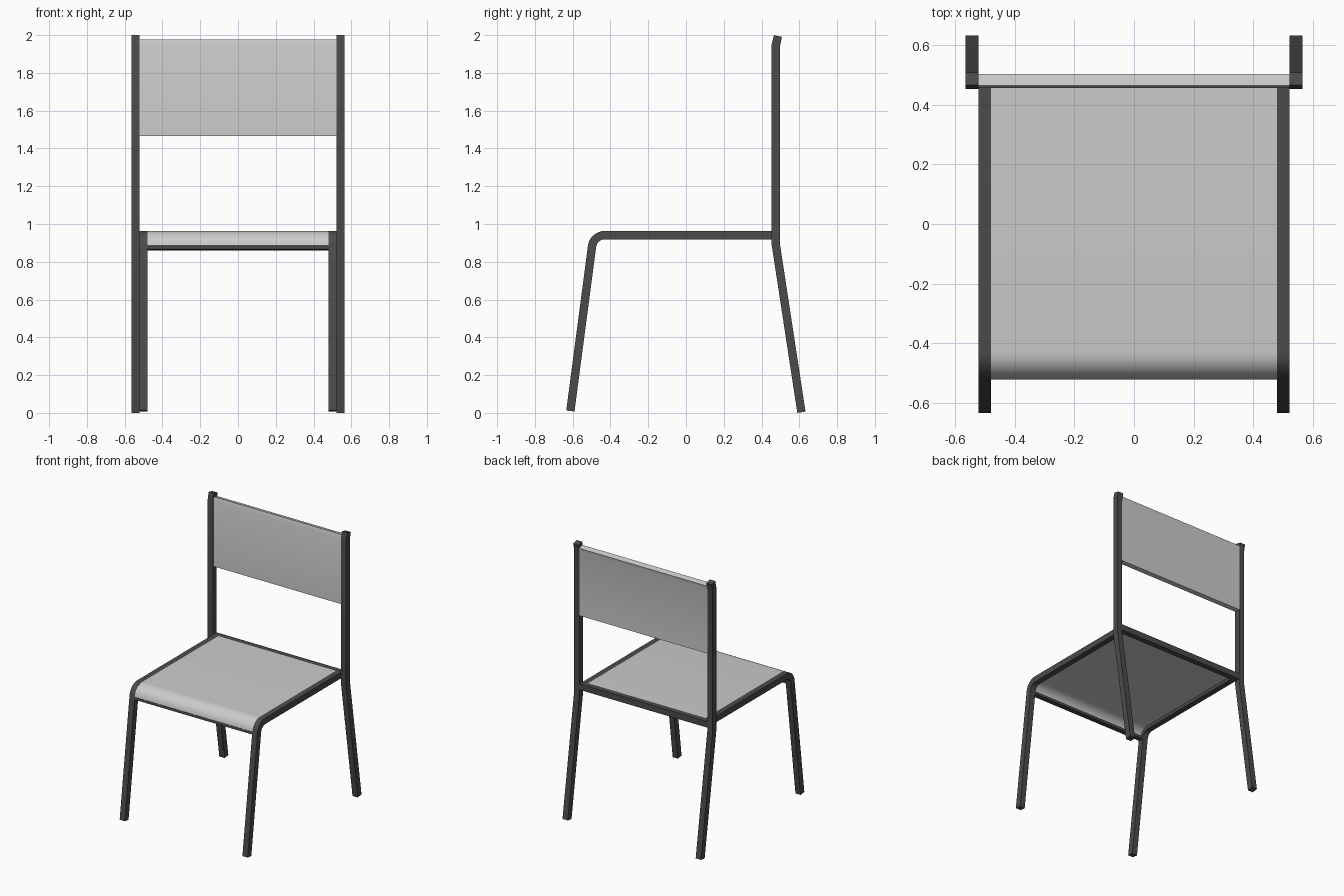
import bpy, bmesh, math
from mathutils import Vector

if "Cube" in bpy.data.objects:
    bpy.data.objects.remove(bpy.data.objects["Cube"])

T = 0.044  # tube thickness
dark = bpy.data.materials.new("dark_frame")
dark.diffuse_color = (0.07, 0.07, 0.07, 1)
dark.use_nodes = True
dark.node_tree.nodes["Principled BSDF"].inputs["Base Color"].default_value = dark.diffuse_color


def sweep(name, path, x0, x1, thick=T, mat=None):
    """Square-section bar: a (y, z) path thickened with mitred corners, spanning x0..x1."""
    pts = [Vector(p) for p in path]
    dirs = [(b - a).normalized() for a, b in zip(pts, pts[1:])]
    bm = bmesh.new()
    rings = []
    for i, p in enumerate(pts):
        d0, d1 = dirs[max(i - 1, 0)], dirs[min(i, len(dirs) - 1)]
        n0 = Vector((-d0.y, d0.x))
        n = (n0 + Vector((-d1.y, d1.x))).normalized()
        off = n * (thick / 2 / n.dot(n0))
        a, b = p + off, p - off
        rings.append([bm.verts.new(v) for v in (
            (x0, a.x, a.y), (x1, a.x, a.y), (x1, b.x, b.y), (x0, b.x, b.y))])
    for r, s in zip(rings, rings[1:]):
        for k in range(4):
            j = (k + 1) % 4
            bm.faces.new((r[k], r[j], s[j], s[k]))
    bm.faces.new(rings[0])
    bm.faces.new(rings[-1])
    bmesh.ops.recalc_face_normals(bm, faces=bm.faces)
    me = bpy.data.meshes.new(name)
    bm.to_mesh(me)
    bm.free()
    ob = bpy.data.objects.new(name, me)
    bpy.context.collection.objects.link(ob)
    if mat:
        me.materials.append(mat)
    bpy.ops.object.select_all(action='DESELECT')
    ob.select_set(True)
    bpy.context.view_layer.objects.active = ob
    bpy.ops.object.shade_smooth_by_angle(angle=math.radians(20))
    return ob


# Front bend shared by the side rails and the seat
CY, CZ, SLOPE = -0.43, 0.873, math.radians(7.5)


def bend(radius, steps=8):
    end = math.pi - SLOPE
    angles = [math.pi / 2 + (end - math.pi / 2) * i / steps for i in range(steps + 1)]
    return [(CY + radius * math.cos(a), CZ + radius * math.sin(a)) for a in angles]


def down(p, dz):
    return (p[0] - dz * math.tan(SLOPE), p[1] - dz)


OUTER = 0.09
rail = bend(OUTER - T / 2)
rail_path = [(0.456, rail[0][1])] + rail + [down(rail[-1], rail[-1][1] - 0.01)]
post_path = [(0.611, 0.0035), (0.475, 0.895), (0.475, 1.945), (0.487, 1.995)]

# Side frames: front leg with seat rail, and rear leg with back post
for side, s in (("left", -1), ("right", 1)):
    sweep(f"front_leg_and_rail_{side}", rail_path, s * 0.48, s * 0.522, mat=dark)
    sweep(f"rear_leg_and_post_{side}", post_path, s * 0.522, s * 0.565, mat=dark)

# Crossbars closing the frame at the rear and front of the seat
sweep("rear_crossbar", [(0.456, rail[0][1]), (0.497, rail[0][1])], -0.522, 0.522, mat=dark)
sweep("front_crossbar", [rail[-1], down(rail[-1], 0.018)], -0.48, 0.48, mat=dark)

# Seat panel, flush with the top of the rails and rolled over the front
PANEL = 0.02
curve = bend(OUTER - PANEL / 2)
sweep("seat", [(0.456, curve[0][1])] + curve, -0.48, 0.48, PANEL)

# Backrest panel following the bend of the posts
sweep("backrest", [(0.477, 1.466), (0.477, 1.943), (0.484, 1.971)], -0.522, 0.522, 0.04)
